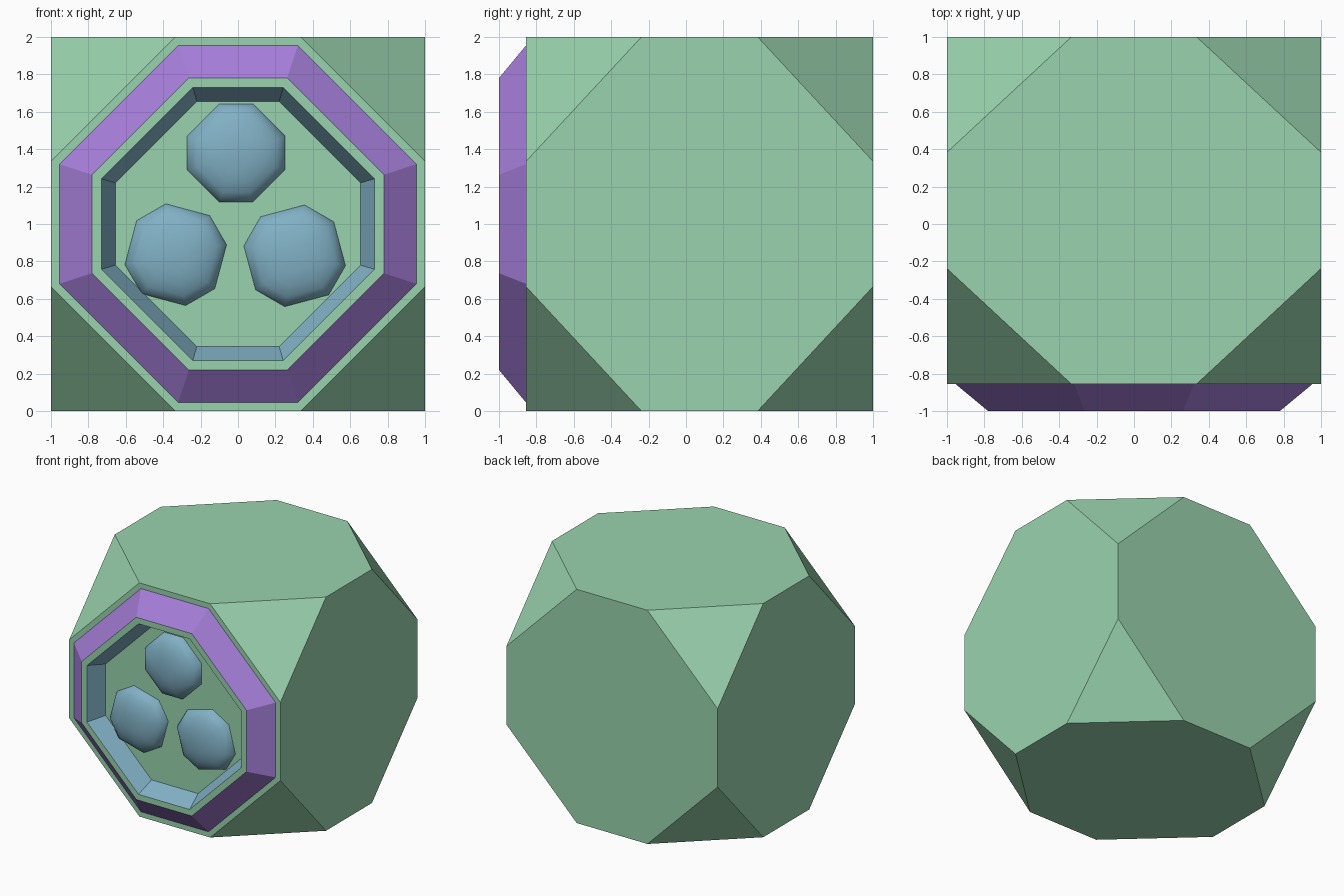
import bpy, bmesh, math
from mathutils import Vector, Matrix

if "Cube" in bpy.data.objects:
    bpy.data.objects.remove(bpy.data.objects["Cube"])


def material(name, rgb):
    m = bpy.data.materials.new(name)
    m.diffuse_color = (*rgb, 1)
    m.use_nodes = True
    m.node_tree.nodes["Principled BSDF"].inputs["Base Color"].default_value = m.diffuse_color
    return m


GREEN = material("pale green", (0.32, 0.65, 0.42))
PURPLE = material("violet", (0.38, 0.21, 0.70))
BLUE = material("steel blue", (0.22, 0.44, 0.56))
FACE_Y = -0.855


def finish(bm, name, mats, smooth=False):
    bmesh.ops.recalc_face_normals(bm, faces=bm.faces)
    for f in bm.faces:
        f.smooth = smooth
    me = bpy.data.meshes.new(name)
    bm.to_mesh(me)
    bm.free()
    for m in mats:
        me.materials.append(m)
    ob = bpy.data.objects.new(name, me)
    bpy.context.collection.objects.link(ob)
    return ob


def octagon(a, b, y, cx=0, cz=1, turn=0):
    """Square of half size a with cut corners, flats of half length b."""
    pts = [(b, a), (a, b), (a, -b), (b, -a), (-b, -a), (-a, -b), (-a, b), (-b, a)]
    c, s = math.cos(turn), math.sin(turn)
    return [Vector((cx + x * c - z * s, y, cz + x * s + z * c)) for x, z in pts]


def loft(bm, loops):
    """Bridge successive loops; returns the faces of each strip."""
    rows = [[bm.verts.new(p) for p in lp] for lp in loops]
    strips = []
    for r0, r1 in zip(rows, rows[1:]):
        n = len(r0)
        strips.append([bm.faces.new((r0[i], r0[(i + 1) % n], r1[(i + 1) % n], r1[i]))
                       for i in range(n)])
    return rows, strips


# Body: block with its eight corners cut off
bm = bmesh.new()
b = 0.335
half_y = (1 - FACE_Y) / 2
for sx in (-1, 1):
    for sy in (-1, 1):
        for sz in (-1, 1):
            for p in ((b, 1, 1), (1, b, 1), (1, 1, b)):
                bm.verts.new((sx * p[0], 1 - half_y + sy * p[1] * half_y, 1 + sz * p[2]))
bmesh.ops.convex_hull(bm, input=bm.verts)
bmesh.ops.dissolve_limit(bm, angle_limit=0.01, verts=bm.verts, edges=bm.edges)
finish(bm, "body", [GREEN])

# Front ring: violet outer bevel, green rim, blue inner bevel
bm = bmesh.new()
rows, strips = loft(bm, [octagon(0.955, 0.32, FACE_Y), octagon(0.78, 0.263, -1),
                         octagon(0.73, 0.242, -1), octagon(0.655, 0.22, FACE_Y)])
for i, strip in enumerate(strips):
    for f in strip:
        f.material_index = i
ring = finish(bm, "front_ring", [PURPLE, GREEN, BLUE])
# the strips are an open shell: make the rim look forward
rim = next(p for p in ring.data.polygons if p.material_index == 1)
if rim.normal.y > 0:
    ring.data.flip_normals()

# Three low rounded studs on the recessed face
for k, (cx, cz, deg) in enumerate(((-0.01, 1.38, 0), (-0.333, 0.836, 30), (0.303, 0.83, -30))):
    bm = bmesh.new()
    loops = []
    for i in range(5):
        t = math.radians(18 * i)
        r = math.cos(t)
        loops.append(octagon(0.262 * r, 0.09 * r, FACE_Y - 0.11 * math.sin(t),
                             cx, cz, math.radians(deg)))
    rows, _ = loft(bm, loops)
    bm.faces.new(rows[-1])
    bm.faces.new(rows[0])
    stud = finish(bm, f"stud_{k + 1}", [BLUE], smooth=True)
    # keep the hidden base crisp so the dome shades cleanly
    for p in stud.data.polygons:
        if p.normal.y > 0.9:
            p.use_smooth = False
